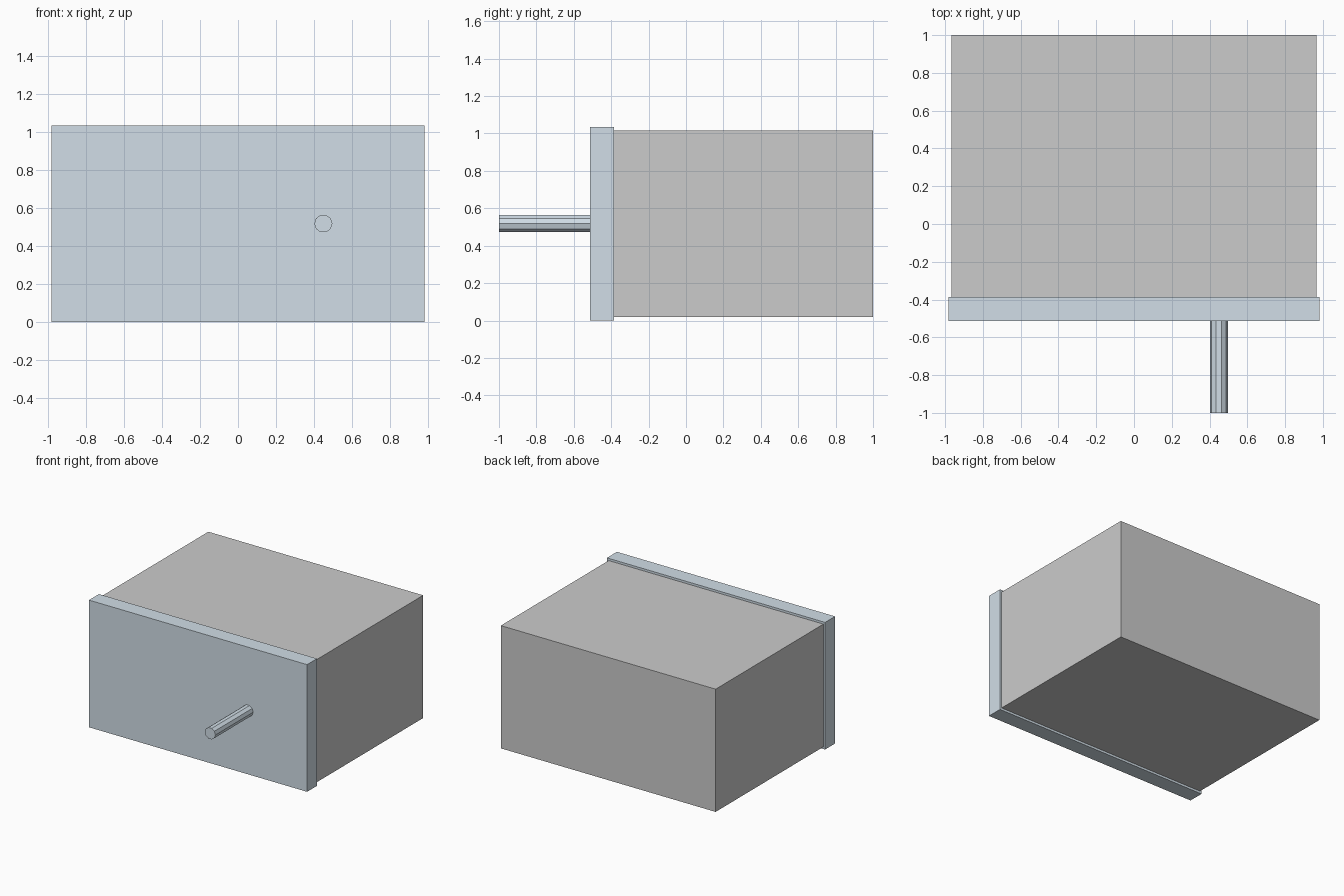
import bpy
from math import pi

if "Cube" in bpy.data.objects:
    bpy.data.objects.remove(bpy.data.objects["Cube"])

metal = bpy.data.materials.new("blue_grey")
metal.diffuse_color = (0.64, 0.73, 0.80, 1)
metal.use_nodes = True
metal.node_tree.nodes["Principled BSDF"].inputs["Base Color"].default_value = metal.diffuse_color


def box(name, lo, hi, mat=None):
    centre = [(a + b) / 2 for a, b in zip(lo, hi)]
    bpy.ops.mesh.primitive_cube_add(size=1, location=centre)
    ob = bpy.context.object
    ob.name = name
    ob.scale = [b - a for a, b in zip(lo, hi)]
    bpy.ops.object.transform_apply(location=False, rotation=False, scale=True)
    if mat:
        ob.data.materials.append(mat)
    return ob


# Main body and the slightly larger front panel
box("body", (-0.967, -0.386, 0.018), (0.967, 1.0, 1.017))
box("front_panel", (-0.982, -0.514, 0.0), (0.982, -0.386, 1.035), metal)

# Ten-sided handle rod, with corners pointing along x
bpy.ops.mesh.primitive_cylinder_add(vertices=10, radius=0.0475, depth=0.486,
                                    location=(0, 0, 0), rotation=(0, 0, pi / 2))
handle = bpy.context.object
handle.name = "handle"
bpy.ops.object.transform_apply(location=False, rotation=True, scale=False)
handle.rotation_euler = (pi / 2, 0, 0)
handle.location = (0.449, -0.757, 0.518)
handle.data.materials.append(metal)
